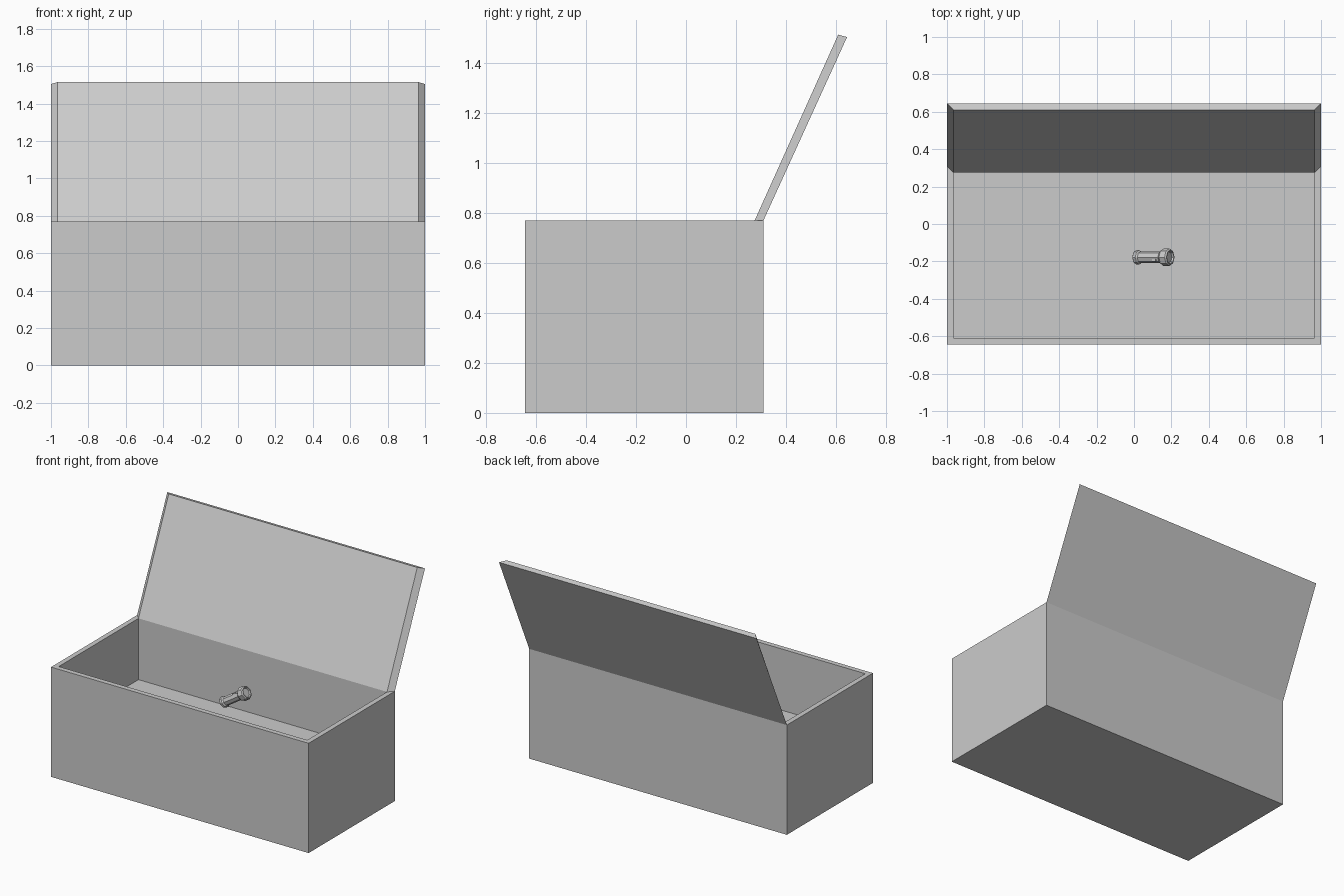
import bpy, bmesh, math
from mathutils import Vector, Matrix

if "Cube" in bpy.data.objects:
    bpy.data.objects.remove(bpy.data.objects["Cube"])


def finish(bm, name):
    bmesh.ops.recalc_face_normals(bm, faces=bm.faces)
    me = bpy.data.meshes.new(name)
    bm.to_mesh(me)
    bm.free()
    ob = bpy.data.objects.new(name, me)
    bpy.context.collection.objects.link(ob)
    return ob


def box(bm, lo, hi):
    lo, hi = Vector(lo), Vector(hi)
    m = Matrix.Translation((lo + hi) / 2) @ Matrix.Diagonal((*(hi - lo), 1))
    return bmesh.ops.create_cube(bm, size=1, matrix=m)


# Chest: solid block, inset rim, sunken floor, back rim pulled up into an open lid
bm = bmesh.new()
box(bm, (-1, -0.645, 0), (1, 0.31, 0.77))
top = max(bm.faces, key=lambda f: f.calc_center_median().z)
rim = bmesh.ops.inset_region(bm, faces=[top], thickness=0.05)["faces"]
back_rim = max(rim, key=lambda f: f.calc_center_median().y)


def extrude(face, offset):
    new = bmesh.ops.extrude_discrete_faces(bm, faces=[face])["faces"][0]
    bmesh.ops.translate(bm, verts=new.verts, vec=offset)
    return new


extrude(top, (0, 0, -0.43))
lid_end = extrude(back_rim, (0, 0.335, 0.735))
for v in lid_end.verts:
    if v.co.y < 0.62:
        v.co.z += 0.01
finish(bm, "chest_with_open_lid")

# Torch: octagonal lathe along a tilted axis
profile = [(0, 0), (0.028, 0), (0.039, 0.008), (0.039, 0.026), (0.031, 0.034),
           (0.031, 0.165), (0.047, 0.182), (0.047, 0.218), (0.040, 0.225),
           (0.034, 0.225), (0.030, 0.215), (0, 0.215)]
bm = bmesh.new()
verts = [bm.verts.new((r, 0, h)) for r, h in profile]
edges = [bm.edges.new(p) for p in zip(verts, verts[1:])]
bmesh.ops.spin(bm, geom=verts + edges, cent=(0, 0, 0), axis=(0, 0, 1),
               angle=2 * math.pi, steps=8)
bmesh.ops.remove_doubles(bm, verts=bm.verts, dist=0.0005)
torch = finish(bm, "torch")

# Switch on the torch barrel
bm = bmesh.new()
box(bm, (-0.029, -0.022, 0.125), (-0.019, -0.010, 0.150))
switch = finish(bm, "torch_switch")

tilt = math.radians(33)
place = Matrix.Translation((0.006, -0.178, 0.612)) @ Matrix.Rotation(math.pi / 2 - tilt, 4, 'Y')
for ob in (torch, switch):
    ob.data.transform(place)
